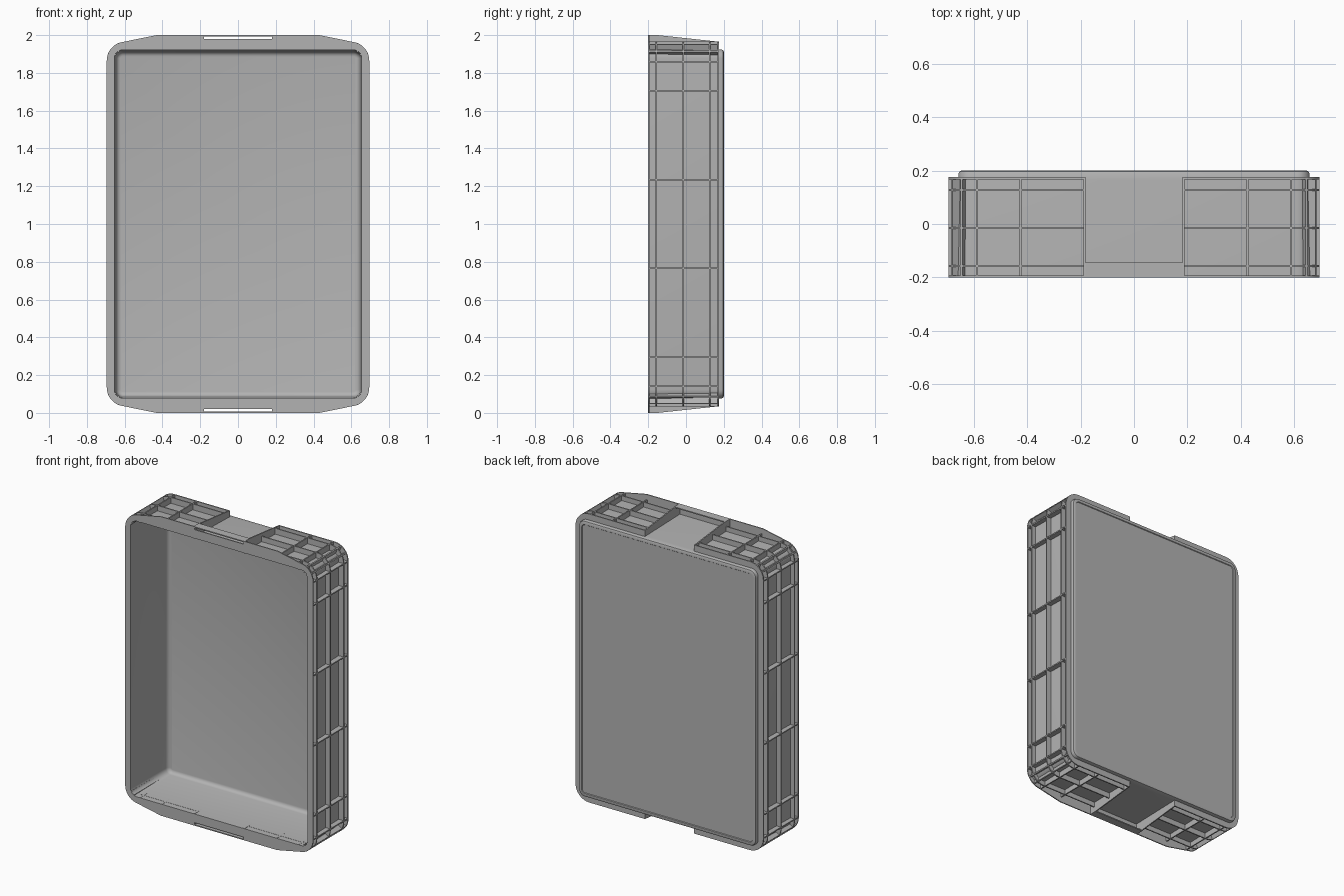
import bpy, bmesh
from math import sin, cos, radians
from mathutils import Vector

cube = bpy.data.objects.get("Cube")
if cube:
    bpy.data.objects.remove(cube, do_unlink=True)

grey = bpy.data.materials.new("grey plastic")
grey.use_nodes = True
COLOUR = (0.45, 0.45, 0.45, 1)
grey.diffuse_color = COLOUR
grey.node_tree.nodes["Principled BSDF"].inputs["Base Color"].default_value = COLOUR

FRONT, BACK = -0.2, 0.175
GAP = 0.185          # half width of the grip recess
STEPS = 8


def finish(name, bm):
    """Turn a bmesh centred on the origin into a shaded object standing on z = 0."""
    bmesh.ops.recalc_face_normals(bm, faces=bm.faces)
    mesh = bpy.data.meshes.new(name)
    bm.to_mesh(mesh)
    bm.free()
    mesh.materials.append(grey)
    obj = bpy.data.objects.new(name, mesh)
    obj.location.z = 1
    bpy.context.collection.objects.link(obj)
    bpy.ops.object.select_all(action='DESELECT')
    obj.select_set(True)
    bpy.context.view_layer.objects.active = obj
    bpy.ops.object.shade_smooth_by_angle(angle=radians(35))
    return obj


def arc(cx, cz, r, start=90):
    """Corner arc from the top round to the side."""
    angles = [radians(start * (1 - i / STEPS)) for i in range(STEPS + 1)]
    return [(cx + r * cos(a), cz + r * sin(a)) for a in angles]


def flip(points):
    """Continue an upper-right outline down through its lower mirror image."""
    return points + [(x, -z) for x, z in reversed(points)]


def prism(bm, points, offset):
    """Solid from a planar polygon of 3D points pushed along an offset."""
    a = [bm.verts.new(p) for p in points]
    b = [bm.verts.new(Vector(p) + Vector(offset)) for p in points]
    bm.faces.new(a)
    bm.faces.new(list(reversed(b)))
    for i in range(len(a)):
        j = (i + 1) % len(a)
        bm.faces.new((a[i], b[i], b[j], a[j]))


def band(bm, outer, inner, y0, y1):
    """C-shaped flat strip between two outlines, mirrored to both sides."""
    for s in (1, -1):
        loops = [[bm.verts.new((s * x, y, z)) for x, z in line]
                 for line, y in ((outer, y0), (outer, y1), (inner, y1), (inner, y0))]
        for k in range(4):
            p, q = loops[k], loops[(k + 1) % 4]
            for i in range(len(p) - 1):
                bm.faces.new((p[i], p[i + 1], q[i + 1], q[i]))
        for end in (0, -1):
            bm.faces.new([line[end] for line in loops])


# Tray shell: inner floor, walls, lip, outer walls and base as one loft
sections = [  # half width, y
    (0.622, 0.185), (0.633, 0.182), (0.642, 0.173), (0.646, 0.160),
    (0.655, -0.199), (0.667, -0.199), (0.658, 0.165), (0.656, 0.190),
    (0.653, 0.197), (0.646, 0.200), (0.632, 0.200), (0.629, 0.196)]
bm = bmesh.new()
loops = []
for hx, y in sections:
    hz = hx + 0.267
    r = 0.045 + (hx - 0.655)
    right = flip(arc(hx - r, hz - r, r))
    outline = right + [(-x, z) for x, z in reversed(right)]
    loops.append([bm.verts.new((x, y, z)) for x, z in outline])
for p, q in zip(loops, loops[1:]):
    for i in range(len(p)):
        j = (i + 1) % len(p)
        bm.faces.new((p[i], p[j], q[j], q[i]))
bm.faces.new(loops[0])
bm.faces.new(loops[-1])
finish("tray_shell", bm)

# Front rim, rising towards the grips
bm = bmesh.new()
outer = [(GAP, 1.0), (0.43, 1.0)] + arc(0.595, 0.865, 0.1, 75)
inner = [(GAP, 0.922), (0.43, 0.922)] + arc(0.61, 0.877, 0.045)
band(bm, flip(outer), flip(inner), FRONT, FRONT + 0.007)
for s in (1, -1):
    prism(bm, [(x, FRONT, s * z) for x, z in
               ((-GAP, 0.922), (GAP, 0.922), (GAP, 0.98), (-GAP, 0.98))], (0, 0.007, 0))
finish("front_rim", bm)

# Horizontal ribs and rear flange wrapping the walls
outer = flip([(GAP, 0.965)] + arc(0.595, 0.865, 0.1))
inner = flip([(GAP, 0.92)] + arc(0.61, 0.875, 0.045))
for name, y in (("front_rib", -0.157), ("middle_rib", -0.015),
                ("rear_rib", 0.127), ("rear_flange", BACK - 0.004)):
    bm = bmesh.new()
    band(bm, outer, inner, y - 0.004, y + 0.004)
    finish(name, bm)

# Cross ribs on sides, ends and corners
bm = bmesh.new()
spans = [((0.655, z), (0.695, z)) for z in (0.235, 0.705, 0.86)]
spans += [((x, 0.92), (x, 0.965)) for x in (0.425, 0.587)]
for angle in (30, 60):
    c, s = cos(radians(angle)), sin(radians(angle))
    spans.append(((0.61 + 0.04 * c, 0.875 + 0.04 * s), (0.595 + 0.1 * c, 0.865 + 0.1 * s)))
for (x0, z0), (x1, z1) in spans:
    side = Vector((-(z1 - z0), 0, x1 - x0)).normalized() * 0.004
    for sx in (1, -1):
        for sz in (1, -1):
            m = Vector((sx, 1, sz))
            pts = [Vector(p) - side for p in
                   ((x0, FRONT, z0), (x1, FRONT, z1), (x1, BACK, z1), (x0, BACK, z0))]
            prism(bm, [p * m for p in pts], 2 * side * m)
finish("cross_ribs", bm)

# Tapered cheeks beside each grip recess, and the grip lip above the slot
cheeks = bmesh.new()
lips = bmesh.new()
for sz in (1, -1):
    for sx in (1, -1):
        prism(cheeks, [(sx * (GAP - 0.004), y, sz * z) for y, z in
                       ((FRONT, 0.92), (FRONT, 1.0), (-0.15, 1.0), (BACK, 0.965), (BACK, 0.92))],
              (sx * 0.008, 0, 0))
    prism(lips, [(x, y, sz) for x, y in
                 ((-GAP, FRONT), (GAP, FRONT), (GAP, -0.145), (-GAP, -0.145))],
          (0, 0, -sz * 0.007))
finish("grip_cheeks", cheeks)
finish("grip_lips", lips)
